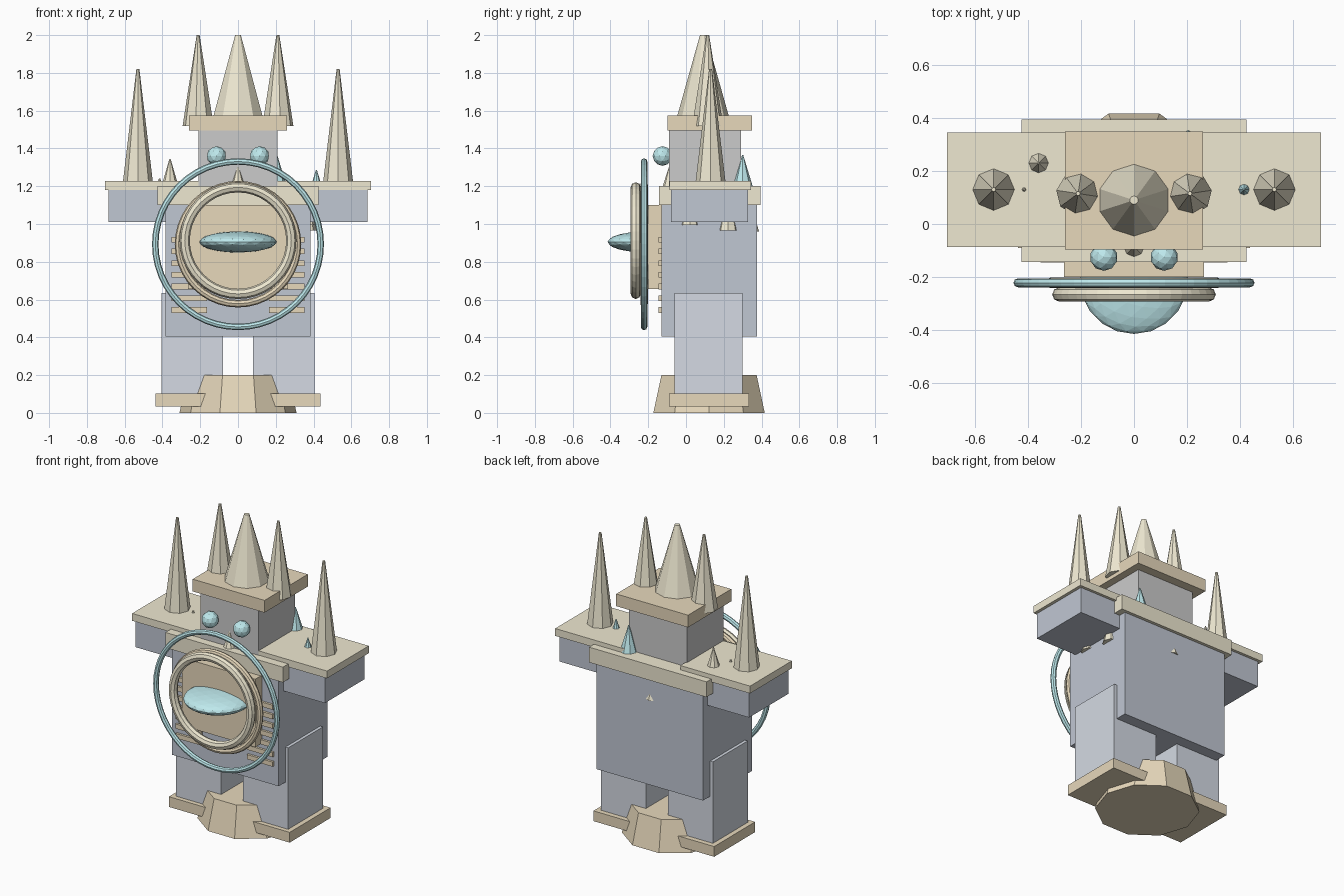
import bpy, math

if "Cube" in bpy.data.objects:
    bpy.data.objects.remove(bpy.data.objects["Cube"])

def mat(name, rgb):
    m = bpy.data.materials.new(name)
    m.diffuse_color = (*rgb, 1)
    m.use_nodes = True
    m.node_tree.nodes["Principled BSDF"].inputs["Base Color"].default_value = m.diffuse_color
    return m

TAN = mat("tan", (0.80, 0.69, 0.50))
PALE = mat("pale_gold", (0.86, 0.81, 0.64))
STEEL = mat("steel", (0.53, 0.57, 0.65))
LIGHT = mat("light_steel", (0.66, 0.70, 0.77))
SILVER = mat("silver", (0.76, 0.77, 0.78))
CYAN = mat("cyan", (0.52, 0.82, 0.85))

def finish(name, m):
    o = bpy.context.object
    o.name = name
    o.data.materials.append(m)
    return o

def box(name, m, x0, x1, y0, y1, z0, z1):
    bpy.ops.mesh.primitive_cube_add(size=1, location=((x0 + x1) / 2, (y0 + y1) / 2, (z0 + z1) / 2))
    bpy.context.object.scale = (x1 - x0, y1 - y0, z1 - z0)
    return finish(name, m)

def spike(name, m, x, y, z0, z1, r, tip=0.008, sides=8, turn=0.0):
    bpy.ops.mesh.primitive_cone_add(vertices=sides, radius1=r, radius2=tip, depth=z1 - z0,
                                    location=(x, y, (z0 + z1) / 2), rotation=(0, 0, turn))
    return finish(name, m)

def ring(name, m, y, z, major, minor, seg, sides):
    bpy.ops.mesh.primitive_torus_add(major_radius=major, minor_radius=minor, major_segments=seg,
                                     minor_segments=sides, location=(0, y, z),
                                     rotation=(math.pi / 2, 0, 0))
    return finish(name, m)

def ball(name, m, loc, scale, sub):
    bpy.ops.mesh.primitive_ico_sphere_add(subdivisions=sub, radius=1, location=loc)
    bpy.context.object.scale = scale
    return finish(name, m)

# Ten-sided base
spike("base", TAN, 0, 0.122, 0, 0.2, 0.31, 0.265, 10, math.pi / 2)

# Body, head and slabs
box("torso", STEEL, -0.385, 0.385, -0.13, 0.375, 0.405, 1.12)
box("chest_slab", PALE, -0.425, 0.425, -0.143, 0.395, 1.10, 1.20)
box("head", SILVER, -0.21, 0.21, -0.09, 0.29, 1.19, 1.51)
box("hat_slab", TAN, -0.26, 0.26, -0.097, 0.35, 1.495, 1.575)
box("chest_panel", TAN, -0.265, 0.265, -0.20, -0.12, 0.655, 1.10)

# Mirrored parts
for s, side in ((-1, "left"), (1, "right")):
    def pair(name, m, a, b, *rest):
        box(f"{name}_{side}", m, min(s * a, s * b), max(s * a, s * b), *rest)
    pair("leg", LIGHT, 0.08, 0.405, -0.06, 0.30, 0.08, 0.635)
    pair("foot", TAN, 0.05, 0.437, -0.09, 0.333, 0.035, 0.102)
    pair("arm", STEEL, 0.36, 0.685, -0.08, 0.327, 1.01, 1.18)
    pair("shoulder_slab", PALE, 0.2, 0.705, -0.087, 0.345, 1.18, 1.228)
    for i in range(7):
        z = 0.545 + i * 0.062
        pair(f"vent_{i}", TAN, 0.165, 0.352, -0.145, -0.12, z - 0.015, z + 0.015)
    spike(f"shoulder_spike_{side}", PALE, s * 0.53, 0.13, 1.175, 1.82, 0.085)
    spike(f"crown_spike_{side}", PALE, s * 0.211, 0.115, 1.52, 2.0, 0.083, turn=s * 0.15)
    ball(f"small_eye_{side}", CYAN, (s * 0.114, -0.125, 1.36), (0.052,) * 3, 2)

# Crown centre
spike("crown_spike_centre", PALE, 0, 0.09, 1.57, 2.0, 0.137, 0.016, 10)

# Front rings and large eye
ring("outer_ring", CYAN, -0.222, 0.893, 0.438, 0.017, 48, 8)
ring("back_ring", TAN, -0.222, 0.893, 0.315, 0.02, 40, 8)
ring("front_ring", PALE, -0.266, 0.912, 0.282, 0.027, 40, 8)
ball("large_eye", CYAN, (0, -0.21, 0.905), (0.205, 0.205, 0.056), 3)

# Small scattered spikes
spike("small_spike_left", PALE, -0.36, 0.23, 1.20, 1.345, 0.045, 0.003)
spike("small_spike_front", PALE, 0, -0.085, 1.18, 1.31, 0.045, 0.003)
spike("small_spike_back", PALE, 0, 0.335, 0.96, 1.12, 0.052, 0.003)
spike("under_spike_a", PALE, 0.36, 0.223, 0.965, 1.19, 0.055, 0.003)
spike("under_spike_b", PALE, 0.36, 0.02, 0.995, 1.19, 0.052, 0.003)
spike("tiny_spike_left", PALE, -0.415, 0.13, 1.10, 1.242, 0.05, 0.003)
spike("crystal_head", CYAN, 0.205, 0.30, 1.19, 1.365, 0.056, 0.003)
spike("crystal_shoulder", CYAN, 0.415, 0.13, 1.13, 1.285, 0.05, 0.003)
